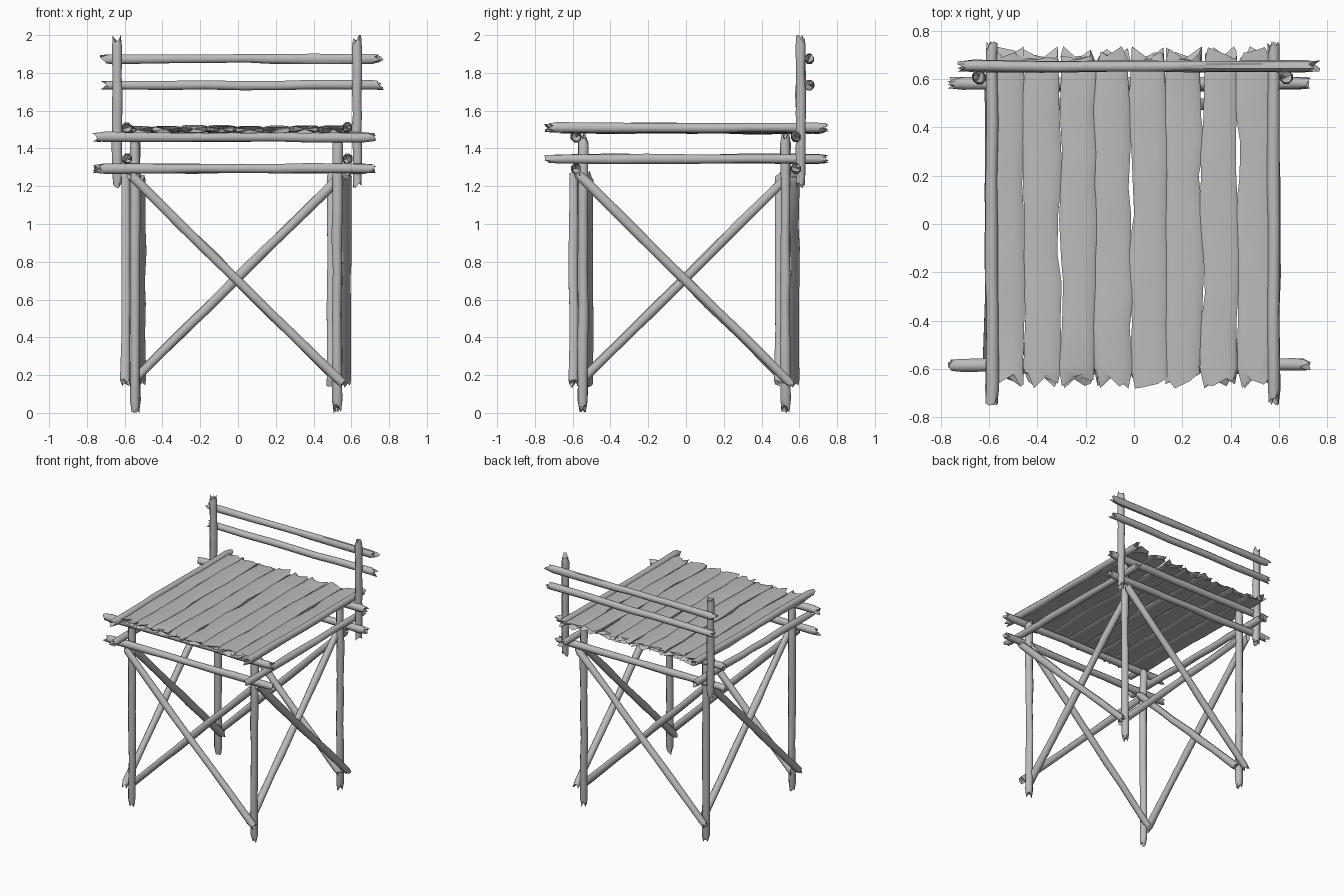
import bpy, bmesh, math, random
from mathutils import Vector, Matrix

random.seed(7)
cube = bpy.data.objects.get("Cube")
if cube:
    bpy.data.objects.remove(cube, do_unlink=True)

wood = bpy.data.materials.new("weathered_grey_wood")
wood.use_nodes = True
GREY = (0.5, 0.5, 0.5, 1)
wood.diffuse_color = GREY
wood.node_tree.nodes["Principled BSDF"].inputs["Base Color"].default_value = GREY


def timber(name, start, end, wide=0.027, thick=0.027, sides=8, rings=8,
           wobble=0.003, splinter=0.05, taper=0.85, square=1.0):
    """Rough pole or plank between two points, with splintered ends."""
    start, end = Vector(start), Vector(end)
    axis = (end - start).normalized()
    up = Vector((0, 1, 0)) if abs(axis.z) > 0.9 else Vector((0, 0, 1))
    side = axis.cross(up).normalized()
    up = side.cross(axis)
    bm = bmesh.new()
    loops = []
    for r in range(rings + 1):
        last = r in (0, rings)
        inward = axis if r == 0 else -axis
        f = r / rings
        if not last:
            f += random.uniform(-0.25, 0.25) / rings
        # The rings next to the ends sit just behind the splinters
        if r == 1:
            f = splinter * 1.3 / (end - start).length
        elif r == rings - 1:
            f = 1 - splinter * 1.3 / (end - start).length
        centre = start.lerp(end, f) + side * random.uniform(-wobble, wobble)
        centre += up * random.uniform(-1, 1) * min(wobble, 0.003)
        scale = taper if last else 1
        w = wide * scale + random.uniform(-wobble, wobble)
        t = thick * scale + random.uniform(-1, 1) * min(wobble, 0.003)
        tip = random.randrange(sides)
        loop = []
        for k in range(sides):
            a = math.tau * (k + 0.5) / sides
            c, s = math.cos(a), math.sin(a)
            p = centre + side * math.copysign(abs(c) ** square, c) * w
            p += up * math.copysign(abs(s) ** square, s) * t
            if last and k != tip:
                p += inward * random.random() * splinter
            loop.append(bm.verts.new(p))
        loops.append(loop)
    for a, b in zip(loops, loops[1:]):
        for k in range(sides):
            j = (k + 1) % sides
            bm.faces.new((a[k], a[j], b[j], b[k]))
    # Hollow broken end grain
    for loop, point, inward in ((loops[0], start, axis), (loops[-1], end, -axis)):
        hub = bm.verts.new(point + inward * splinter * 0.8)
        for k in range(sides):
            bm.faces.new((loop[k], loop[(k + 1) % sides], hub))
    bmesh.ops.recalc_face_normals(bm, faces=bm.faces)
    mesh = bpy.data.meshes.new(name)
    bm.to_mesh(mesh)
    bm.free()
    mesh.materials.append(wood)
    mesh.shade_smooth()
    mesh.set_sharp_from_angle(angle=math.radians(50))
    obj = bpy.data.objects.new(name, mesh)
    bpy.context.collection.objects.link(obj)
    return obj


# Legs and crossed braces, repeated around the four sides
MID = Vector((-0.01, -0.01, 0))
for i, face in enumerate(("front", "right", "back", "left")):
    turn = Matrix.Rotation(i * math.pi / 2, 3, 'Z')

    def place(x, y, z):
        return MID + turn @ Vector((x, y, z))

    timber(face + "_leg", place(-0.535, -0.535, 0), place(-0.535, -0.535, 1.49),
           wide=0.028, thick=0.028, taper=0.7)
    timber(face + "_outer_brace", place(-0.575, -0.585, 1.275),
           place(0.575, -0.585, 0.145), splinter=0.04)
    timber(face + "_inner_brace", place(0.565, -0.505, 1.265),
           place(-0.565, -0.505, 0.15), splinter=0.04)

# Seat frame rails, doubled on every side
for level, z in (("lower", 1.295), ("upper", 1.46)):
    for face, y in (("front", -0.582), ("back", 0.582)):
        timber(f"{level}_{face}_rail", (-0.77, y, z), (0.73, y, z))
    for face, x in (("right", -0.587), ("left", 0.577)):
        timber(f"{level}_{face}_rail", (x, -0.75, z + 0.05), (x, 0.755, z + 0.05))

# Seat planks
for i in range(8):
    x = -0.529 + 0.1475 * i
    z = 1.5 + random.uniform(-0.003, 0.003)
    timber(f"seat_plank_{i + 1}", (x, -0.68, z), (x, 0.735, z), wide=0.075,
           thick=0.019, sides=12, rings=10, wobble=0.008, splinter=0.065,
           taper=0.95, square=0.6)

# Backrest
for face, x in (("right", -0.64), ("left", 0.63)):
    timber(face + "_back_post", (x, 0.607, 1.19), (x, 0.607, 2.0))
for level, z in (("lower", 1.735), ("upper", 1.875)):
    timber(level + "_back_slat", (-0.73, 0.652, z), (0.77, 0.652, z), wide=0.026)
